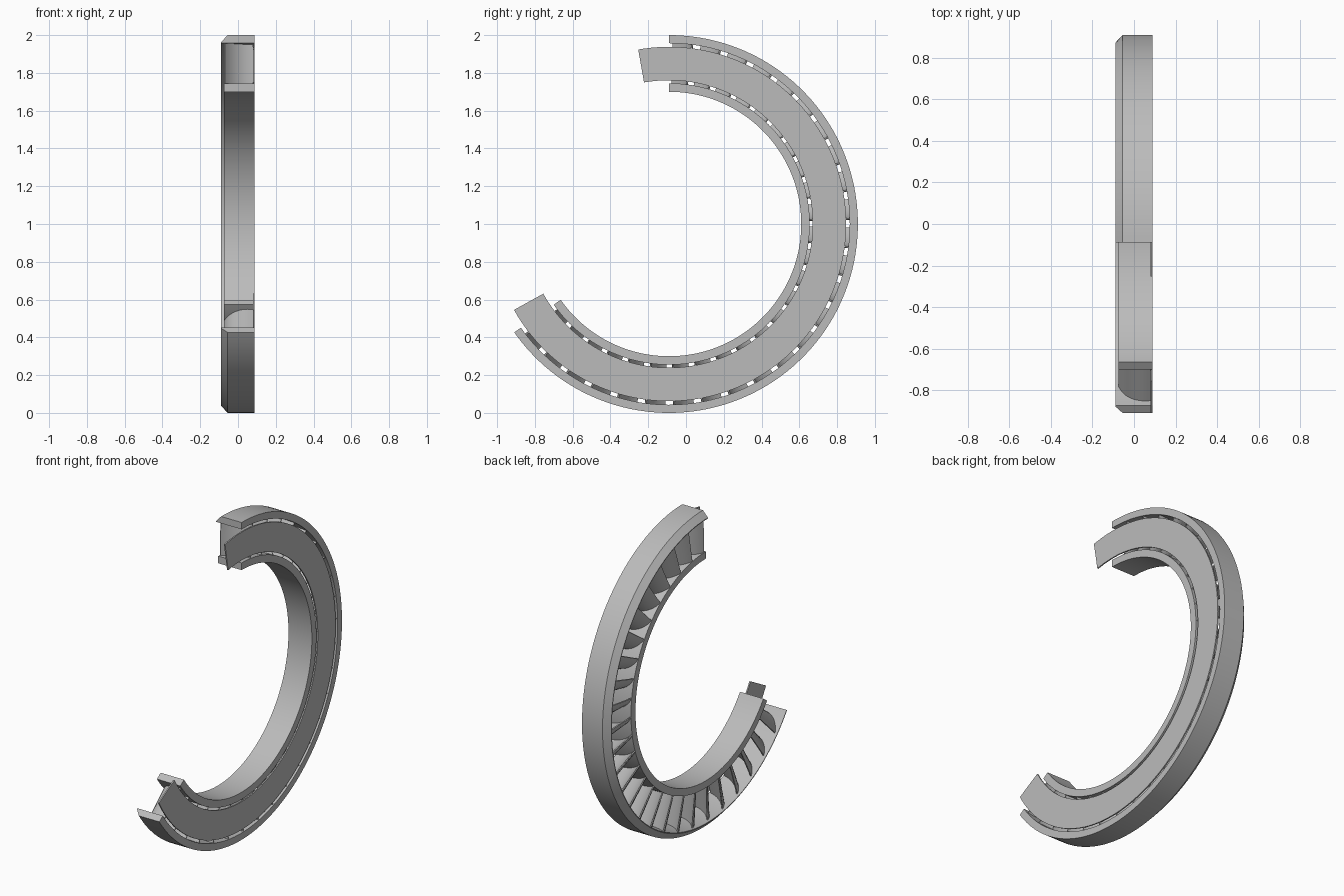
import bpy, bmesh
from math import radians, sin, cos, hypot

if "Cube" in bpy.data.objects:
    bpy.data.objects.remove(bpy.data.objects["Cube"], do_unlink=True)

CENTRE_Y, CENTRE_Z = -0.09, 1.0
START, END = 90, -145

grey = bpy.data.materials.new("plain grey")
grey.use_nodes = True
colour = (0.5, 0.5, 0.5, 1)
grey.diffuse_color = colour
grey.node_tree.nodes["Principled BSDF"].inputs["Base Color"].default_value = colour


def polar(x, r, degrees):
    a = radians(degrees)
    return (x, CENTRE_Y + r * cos(a), CENTRE_Z + r * sin(a))


def loft(bm, sections):
    """Skin a row of equal closed sections and cap both ends."""
    loops = [[bm.verts.new(p) for p in s] for s in sections]
    n = len(loops[0])
    for a, b in zip(loops, loops[1:]):
        for i in range(n):
            j = (i + 1) % n
            bm.faces.new((a[i], a[j], b[j], b[i]))
    bm.faces.new(loops[0][::-1])
    bm.faces.new(loops[-1])


def finish(name, bm):
    bmesh.ops.recalc_face_normals(bm, faces=bm.faces)
    mesh = bpy.data.meshes.new(name)
    bm.to_mesh(mesh)
    bm.free()
    mesh.materials.append(grey)
    obj = bpy.data.objects.new(name, mesh)
    bpy.context.collection.objects.link(obj)
    bpy.ops.object.select_all(action="DESELECT")
    obj.select_set(True)
    bpy.context.view_layer.objects.active = obj
    bpy.ops.object.shade_smooth_by_angle(angle=radians(30))


def arc_part(name, profile, start, end, steps=120):
    """Sweep an (x, radius) profile around the ring axis."""
    bm = bmesh.new()
    loft(bm, [[polar(x, r, start + (end - start) * i / steps) for x, r in profile]
              for i in range(steps + 1)])
    finish(name, bm)


# Outer rim with a bevelled edge, inner rim and the cover strip
arc_part("outer_rim", [(-0.09, 0.957), (0.088, 0.957), (0.088, 1.0), (-0.055, 1.0), (-0.09, 0.962)],
         START, END)
arc_part("inner_rim", [(-0.075, 0.7), (0.088, 0.7), (0.088, 0.745), (-0.075, 0.745)], START, END)
arc_part("cover_strip", [(0.079, 0.761), (0.087, 0.761), (0.087, 0.938), (0.079, 0.938)], 100, -151)


# Curved blade section: a quadratic camber line with tapering thickness
def blade_section(steps=12):
    p0, p1, p2 = (-0.072, 0.052), (-0.02, -0.045), (0.08, -0.045)
    upper, lower = [], []
    for i in range(steps + 1):
        t = i / steps
        x, s = [(1 - t) ** 2 * a + 2 * t * (1 - t) * b + t * t * c for a, b, c in zip(p0, p1, p2)]
        dx, ds = [(1 - t) * (b - a) + t * (c - b) for a, b, c in zip(p0, p1, p2)]
        d = hypot(dx, ds)
        half = 0.003 + 0.036 * t * (1 - t)
        upper.append((x - ds / d * half, s + dx / d * half))
        lower.append((x + ds / d * half, s - dx / d * half))
    return upper + lower[::-1]


# Row of blades between the rims
bm = bmesh.new()
section = blade_section()
for k in range(26):
    middle = 85.5 - 9 * k
    loft(bm, [[polar(x, r, middle + s * 64) for x, s in section] for r in (0.74, 0.96)])
finish("blades", bm)
